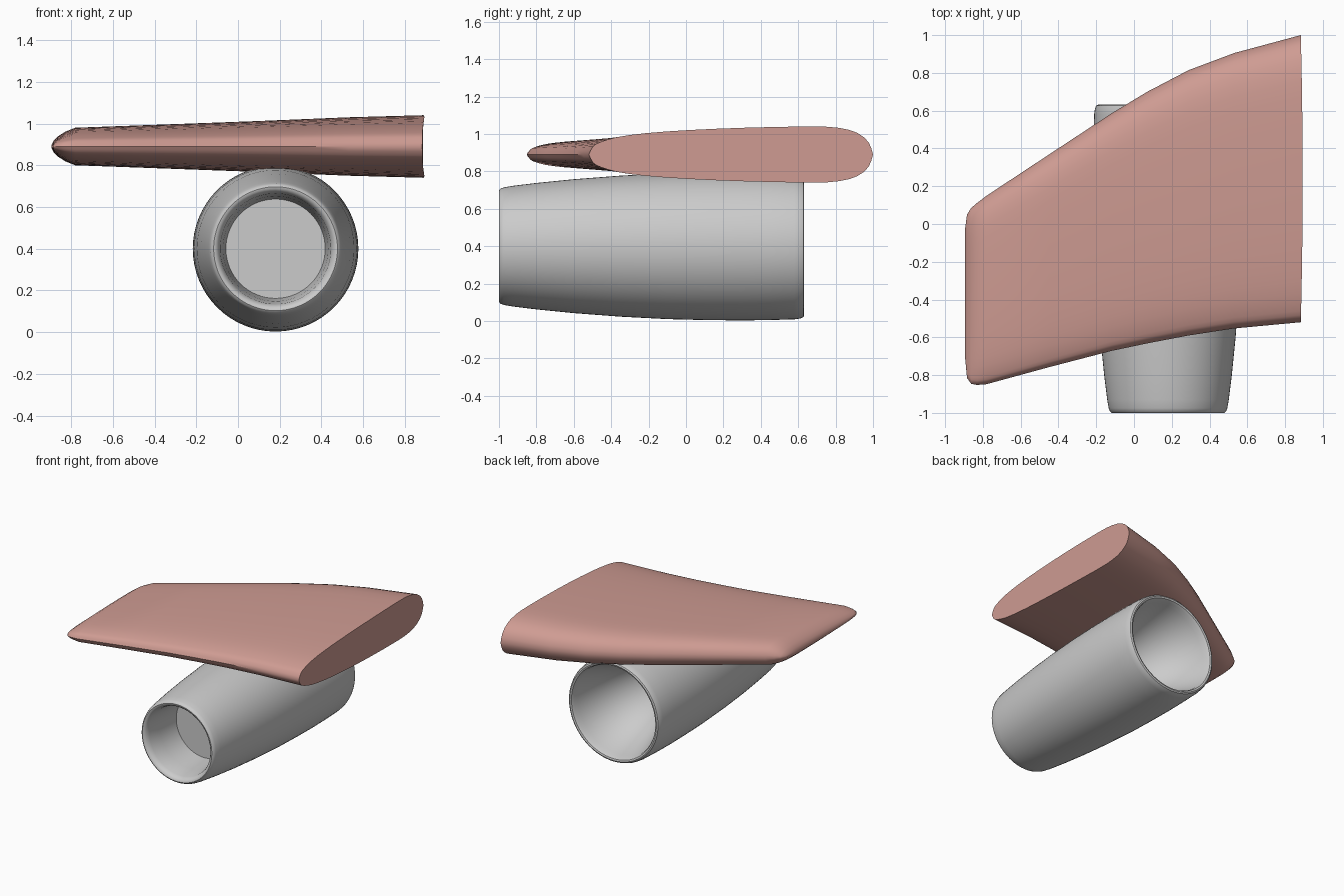
import bpy, bmesh, math
from mathutils import Vector

if "Cube" in bpy.data.objects:
    bpy.data.objects.remove(bpy.data.objects["Cube"])


def finish(name, bm, angle=40, color=None):
    bmesh.ops.recalc_face_normals(bm, faces=bm.faces)
    mesh = bpy.data.meshes.new(name)
    bm.to_mesh(mesh)
    bm.free()
    ob = bpy.data.objects.new(name, mesh)
    bpy.context.collection.objects.link(ob)
    if color:
        mat = bpy.data.materials.new(name + "_paint")
        mat.diffuse_color = color
        mat.use_nodes = True
        mat.node_tree.nodes["Principled BSDF"].inputs["Base Color"].default_value = mat.diffuse_color
        mesh.materials.append(mat)
    bpy.ops.object.select_all(action='DESELECT')
    ob.select_set(True)
    bpy.context.view_layer.objects.active = ob
    bpy.ops.object.shade_smooth_by_angle(angle=math.radians(angle))
    return ob


def smooth_path(pts, n=3):
    """Catmull-Rom refinement of an open list of 2D points."""
    p = [Vector(q) for q in pts]
    p = [2 * p[0] - p[1]] + p + [2 * p[-1] - p[-2]]
    out = []
    for a, b, c, d in zip(p, p[1:], p[2:], p[3:]):
        for k in range(n):
            t = k / n
            out.append(0.5 * (2 * b + (c - a) * t + (2 * a - 5 * b + 4 * c - d) * t * t
                              + (3 * b - a - 3 * c + d) * t ** 3))
    return out + [p[-2]]


# Wing: aerofoil section (chord fraction, half thickness) lofted along x
half = [(0, 0), (.015, .29), (.04, .44), (.1, .62), (.2, .76), (.35, .87), (.55, .955),
        (.78, 1), (.88, .95), (.945, .77), (.985, .43), (1, 0)]
upper = smooth_path(half, 2)
section = upper + [Vector((v.x, -v.y)) for v in upper[-2:0:-1]]

# Stations: x, rear y, front y, half thickness
stations = [(.883, -.52, 1.0, .15), (.53, -.553, .905, .14), (.29, -.59, .815, .13),
            (.07, -.632, .70, .121), (-.12, -.672, .585, .114), (-.45, -.758, .368, .102),
            (-.78, -.848, .15, .09), (-.83, -.852, .112, .07), (-.862, -.846, .085, .049),
            (-.884, -.815, .05, .027), (-.895, -.70, -.03, .004)]
bm = bmesh.new()
rings = []
for i, (x, rear, front, h) in enumerate(stations):
    bow = .01 if i == 0 else 0
    rings.append([bm.verts.new((x + bow * (1 - (2 * s.x - 1) ** 2),
                                rear + s.x * (front - rear), .89 + s.y * h)) for s in section])
n = len(section)
for a, b in zip(rings, rings[1:]):
    for k in range(n):
        bm.faces.new((a[k], a[(k + 1) % n], b[(k + 1) % n], b[k]))
bm.faces.new(rings[0])
bm.faces.new(rings[-1])
finish("wing", bm, 50, (.62, .33, .29, 1))


def lathe(name, profile, center=(.18, .40), sides=64, angle=40):
    """Spin a (y, radius) profile around the nacelle axis."""
    bm = bmesh.new()
    cx, cz = center
    loops = []
    for y, r in profile:
        if r == 0:
            loops.append([bm.verts.new((cx, y, cz))] * sides)
        else:
            loops.append([bm.verts.new((cx + r * math.cos(2 * math.pi * k / sides), y,
                                        cz + r * math.sin(2 * math.pi * k / sides)))
                          for k in range(sides)])
    for a, b in zip(loops, loops[1:]):
        for k in range(sides):
            j = (k + 1) % sides
            quad = list(dict.fromkeys((a[k], a[j], b[j], b[k])))
            bm.faces.new(quad)
    return finish(name, bm, angle)


# Engine nacelle: intake disc, intake wall, rounded lip, outer skin, exhaust funnel
lathe("engine_nacelle", [
    (-.67, 0), (-.67, .238), (-.85, .252), (-.96, .265), (-.985, .274), (-.998, .287),
    (-1.0, .297), (-.993, .307), (-.975, .314), (-.93, .322), (-.80, .338), (-.60, .358),
    (-.35, .377), (-.1, .390), (.1, .395), (.3, .397), (.45, .395), (.58, .391),
    (.61, .387), (.627, .380), (.632, .370), (.628, .358), (.61, .349), (.57, .343),
    (-.3, 0)])
